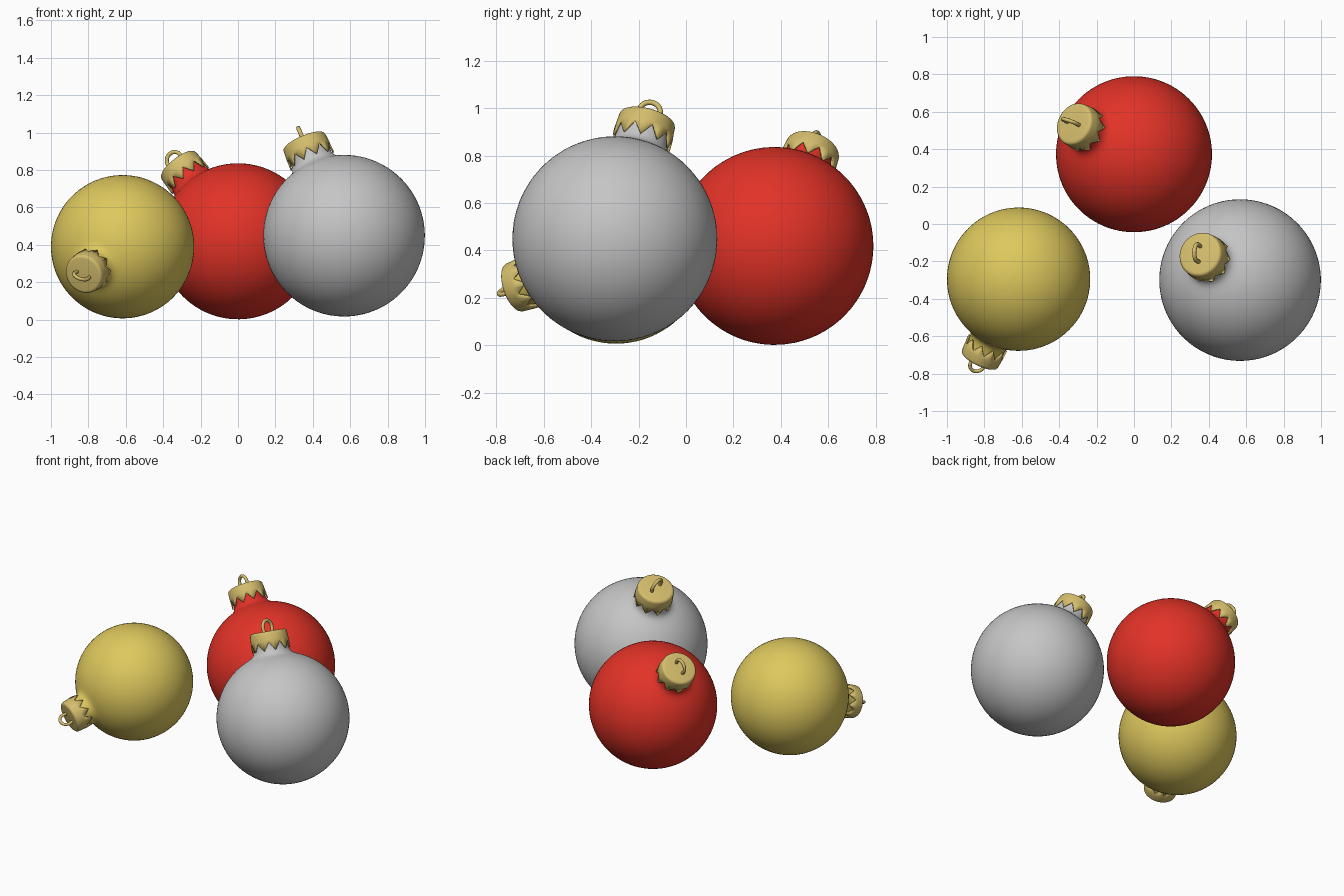
import bpy, bmesh, math
from mathutils import Vector, Matrix

if "Cube" in bpy.data.objects:
    bpy.data.objects.remove(bpy.data.objects["Cube"])


def material(name, rgb):
    m = bpy.data.materials.new(name)
    m.diffuse_color = (*rgb, 1)
    m.use_nodes = True
    m.node_tree.nodes["Principled BSDF"].inputs["Base Color"].default_value = m.diffuse_color
    return m


GOLD = material("gold_glass", (0.73, 0.58, 0.11))
RED = material("red_glass", (0.76, 0.032, 0.02))
SILVER = material("silver_glass", (0.56, 0.56, 0.56))
CAP = material("cap_metal", (0.66, 0.51, 0.15))


def lathe(name, mat, profile, segs, frame, edge=None, caps=True):
    """Spin (radius, height) points about local z; edge(i) overrides the first ring's height."""
    bm = bmesh.new()
    rings = []
    for k, (r, h) in enumerate(profile):
        ring = []
        for i in range(segs):
            a = 2 * math.pi * i / segs
            z = edge(i) if edge and k == 0 else h
            ring.append(bm.verts.new((r * math.cos(a), r * math.sin(a), z)))
        rings.append(ring)
    for a, b in zip(rings, rings[1:]):
        for i in range(segs):
            j = (i + 1) % segs
            bm.faces.new((a[i], a[j], b[j], b[i]))
    bm.faces.new(rings[-1])
    if caps:
        bm.faces.new(rings[0][::-1])
    me = bpy.data.meshes.new(name)
    bm.to_mesh(me)
    bm.free()
    me.materials.append(mat)
    ob = bpy.data.objects.new(name, me)
    bpy.context.collection.objects.link(ob)
    ob.matrix_world = frame
    smooth(ob)
    return ob


def smooth(ob):
    bpy.ops.object.select_all(action='DESELECT')
    ob.select_set(True)
    bpy.context.view_layer.objects.active = ob
    bpy.ops.object.shade_smooth_by_angle(angle=math.radians(35))


def bauble(name, mat, centre, radius, axis, chord):
    # local frame: z along the cap axis, x across the hanging loop
    z = Vector(axis).normalized()
    x = Vector(chord)
    x = (x - z * x.dot(z)).normalized()
    rot = Matrix((x, z.cross(x), z)).transposed().to_4x4()
    frame = Matrix.Translation(centre) @ rot @ Matrix.Scale(radius, 4)

    # glass ball flowing into its neck
    top = math.asin(0.36)
    n = 40
    profile = []
    for k in range(n + 1):
        t = math.pi - 0.01 - (math.pi - 0.01 - top) * k / n
        profile.append((math.sin(t), math.cos(t)))
    profile += [(0.315, 0.958), (0.285, 0.99), (0.266, 1.035), (0.257, 1.1), (0.255, 1.24)]
    lathe(name + "_ball", mat, profile, 80, frame)

    # metal cap with a zigzag skirt
    teeth, per = 10, 6

    def zigzag(i):
        u = (i % per) / per
        return 1.03 + 0.125 * abs(2 * u - 1)

    cap = lathe(name + "_cap", CAP,
                [(0.292, 1.05), (0.287, 1.19), (0.28, 1.285), (0.272, 1.306), (0.255, 1.318), (0.235, 1.322)],
                teeth * per, frame, zigzag, caps=False)
    sol = cap.modifiers.new("thickness", 'SOLIDIFY')
    sol.thickness = 0.02
    sol.offset = -1

    # wire hanging loop
    cu = bpy.data.curves.new(name + "_loop", 'CURVE')
    cu.dimensions = '3D'
    cu.bevel_depth = 0.026
    cu.bevel_resolution = 3
    pts = [(0.095, 1.29)]
    pts += [(0.105 * math.cos(math.pi * k / 16), 1.385 + 0.105 * math.sin(math.pi * k / 16)) for k in range(17)]
    pts += [(-0.095, 1.29)]
    sp = cu.splines.new('POLY')
    sp.points.add(len(pts) - 1)
    for p, (px, pz) in zip(sp.points, pts):
        p.co = (px, 0, pz, 1)
    sp.use_smooth = True
    cu.materials.append(CAP)
    ob = bpy.data.objects.new(name + "_loop", cu)
    bpy.context.collection.objects.link(ob)
    ob.matrix_world = frame


bauble("gold_bauble", GOLD, (-0.617, -0.295, 0.39), 0.383, (-0.213, -0.44, -0.15), (1, 0, -0.3))
bauble("red_bauble", RED, (0.0, 0.373, 0.419), 0.417, (-0.325, 0.165, 0.415), (0.94, -0.35, 0))
bauble("silver_bauble", SILVER, (0.567, -0.30, 0.449), 0.432, (-0.217, 0.14, 0.51), (0, 1, 0))
